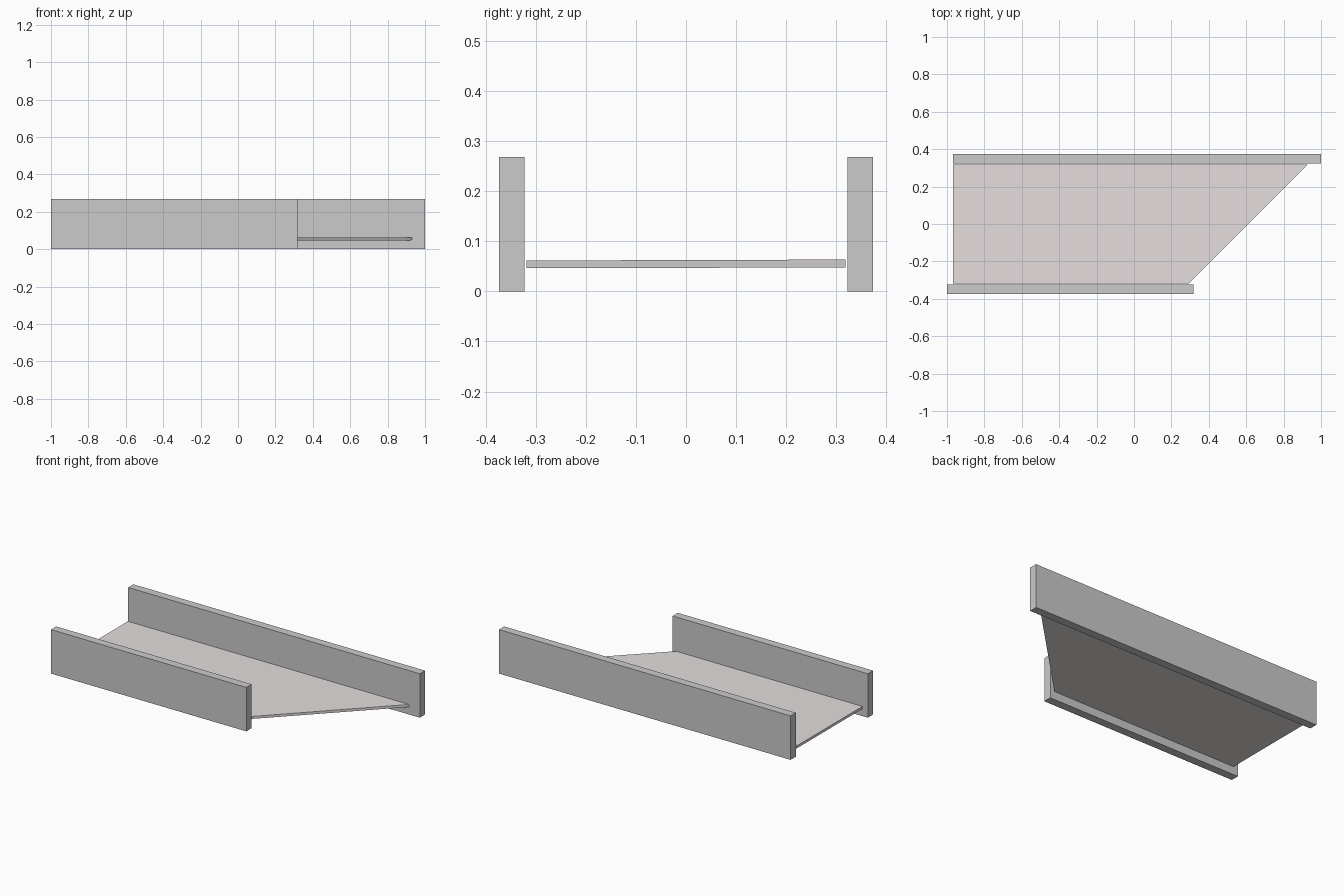
import bpy
import bmesh

if "Cube" in bpy.data.objects:
    bpy.data.objects.remove(bpy.data.objects["Cube"])


def make_prism(name, outline, bottom, top):
    """Extrude a flat outline; bottom and top give z as a function of y."""
    bm = bmesh.new()
    low = [bm.verts.new((x, y, bottom(y))) for x, y in outline]
    high = [bm.verts.new((x, y, top(y))) for x, y in outline]
    bm.faces.new(low[::-1])
    bm.faces.new(high)
    n = len(outline)
    for i in range(n):
        j = (i + 1) % n
        bm.faces.new((low[i], low[j], high[j], high[i]))
    mesh = bpy.data.meshes.new(name)
    bm.to_mesh(mesh)
    bm.free()
    obj = bpy.data.objects.new(name, mesh)
    bpy.context.collection.objects.link(obj)
    return obj


# Side walls: the back one is longer and shifted to the right
HEIGHT = 0.268
for name, x0, x1, y0, y1 in (
    ("front_wall", -1.0, 0.317, -0.373, -0.323),
    ("back_wall", -0.967, 1.0, 0.323, 0.373),
):
    make_prism(name, [(x0, y0), (x1, y0), (x1, y1), (x0, y1)],
               lambda y: 0.0, lambda y: HEIGHT)

# Thin deck between the walls, with a slanted right end
deck = make_prism(
    "deck",
    [(-0.967, -0.319), (0.291, -0.319), (0.929, 0.319), (-0.967, 0.319)],
    lambda y: 0.047 + 0.002 * y,
    lambda y: 0.0625 + 0.003 * y,
)
mat = bpy.data.materials.new("deck_pale")
mat.diffuse_color = (0.78, 0.73, 0.73, 1.0)
mat.use_nodes = True
mat.node_tree.nodes["Principled BSDF"].inputs["Base Color"].default_value = mat.diffuse_color
deck.data.materials.append(mat)
